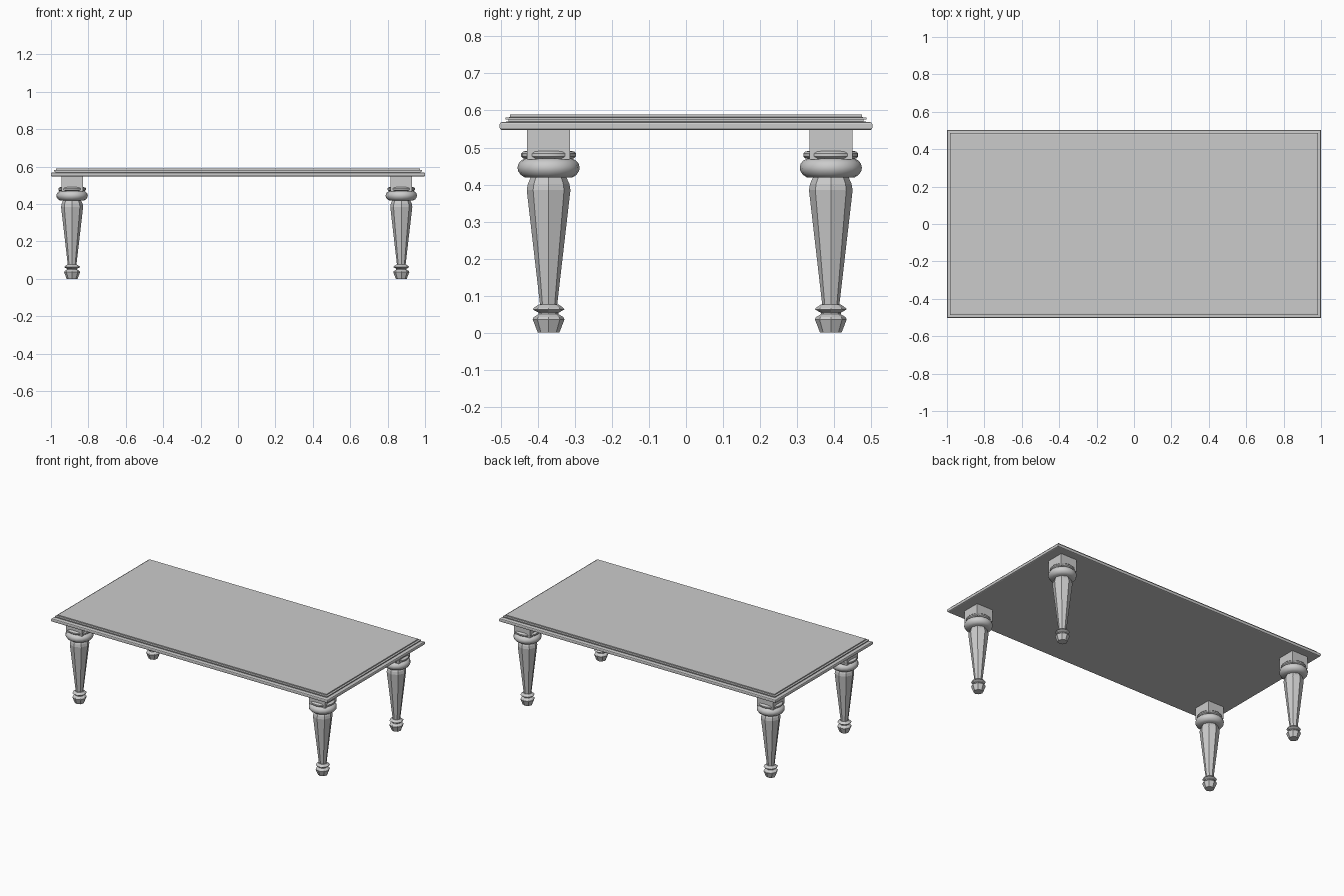
import bpy, bmesh, math

if "Cube" in bpy.data.objects:
    bpy.data.objects.remove(bpy.data.objects["Cube"])


def finish(name, bm, smooth=None):
    bmesh.ops.recalc_face_normals(bm, faces=bm.faces)
    me = bpy.data.meshes.new(name)
    bm.to_mesh(me)
    bm.free()
    ob = bpy.data.objects.new(name, me)
    bpy.context.collection.objects.link(ob)
    if smooth:
        bpy.ops.object.select_all(action='DESELECT')
        ob.select_set(True)
        bpy.context.view_layer.objects.active = ob
        bpy.ops.object.shade_smooth_by_angle(angle=math.radians(smooth))
    return ob


def loft(name, rings, smooth=None):
    """Skin closed rings of points from bottom to top and cap both ends."""
    bm = bmesh.new()
    loops = [[bm.verts.new(p) for p in ring] for ring in rings]
    n = len(loops[0])
    for a, b in zip(loops, loops[1:]):
        for i in range(n):
            j = (i + 1) % n
            bm.faces.new((a[i], a[j], b[j], b[i]))
    bm.faces.new(loops[0][::-1])
    bm.faces.new(loops[-1])
    return finish(name, bm, smooth)


def turned(name, profile, sides, x, y, smooth=None):
    return loft(name, [[(x + r * math.cos(2 * math.pi * i / sides),
                         y + r * math.sin(2 * math.pi * i / sides), z)
                        for i in range(sides)] for r, z in profile], smooth)


def stacked(name, profile, hx, hy, x=0, y=0):
    """Rectangular moulding: profile gives (inset, z)."""
    return loft(name, [[(x + sx * (hx - d), y + sy * (hy - d), z)
                        for sx, sy in ((-1, -1), (1, -1), (1, 1), (-1, 1))]
                       for d, z in profile])


# Table top with stepped, softly rounded edge
stacked("table_top", [(0.006, 0.547), (0.002, 0.549), (0, 0.553), (0, 0.563),
                      (0.002, 0.567), (0.006, 0.569), (0.024, 0.570),
                      (0.024, 0.575), (0.016, 0.575), (0.016, 0.581),
                      (0.028, 0.582), (0.028, 0.589)], 1.0, 0.503)

# Faceted leg and foot, turned rings
foot = [(0.029, 0), (0.043, 0.036), (0.040, 0.042), (0.027, 0.050),
        (0.027, 0.054), (0.043, 0.063), (0.040, 0.067), (0.027, 0.076)]
shaft = [(0.023, 0.074), (0.059, 0.385), (0.056, 0.402), (0.047, 0.422)]
bulge = [(0.064, 0.419), (0.075, 0.426), (0.082, 0.436), (0.084, 0.446),
         (0.081, 0.457), (0.074, 0.465), (0.062, 0.471)]
bead = [(0.060, 0.469), (0.069, 0.471), (0.074, 0.476), (0.074, 0.484),
        (0.069, 0.489), (0.060, 0.491)]

for side, x in (("left", -0.887), ("right", 0.873)):
    for end, y in (("front", -0.371), ("back", 0.391)):
        tag = f"{end}_{side}_"
        turned(tag + "foot", foot, 8, x, y)
        turned(tag + "leg_shaft", shaft, 8, x, y)
        turned(tag + "leg_bulge", bulge, 16, x, y, 40)
        turned(tag + "leg_bead", bead, 24, x, y, 40)
        stacked(tag + "leg_block", [(0, 0.468), (0, 0.548)], 0.058, 0.058, x, y)
